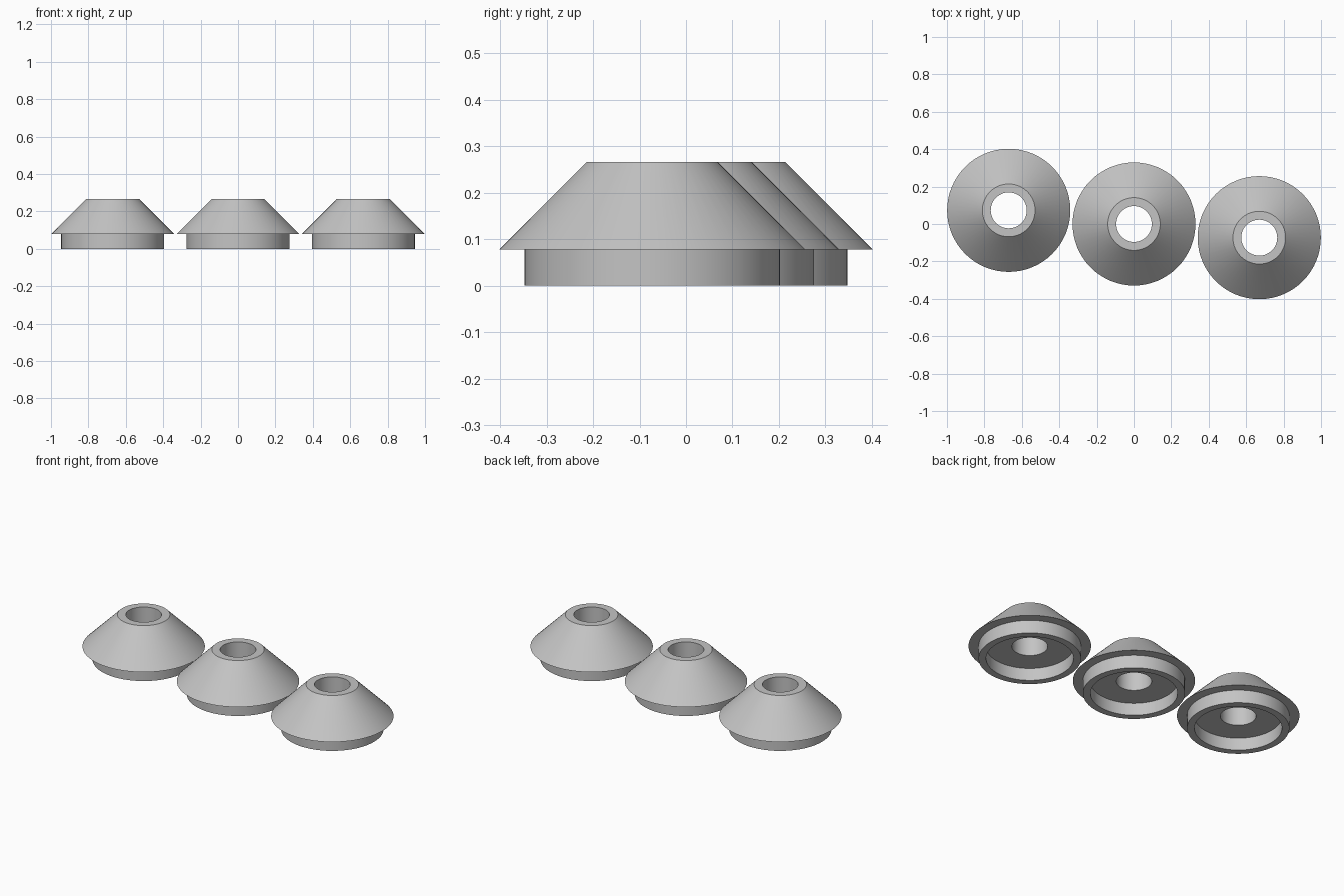
import bpy, bmesh, math

if "Cube" in bpy.data.objects:
    bpy.data.objects.remove(bpy.data.objects["Cube"])

grey = bpy.data.materials.new("light grey")
grey.diffuse_color = (0.55, 0.55, 0.55, 1)
grey.use_nodes = True
grey.node_tree.nodes["Principled BSDF"].inputs["Base Color"].default_value = grey.diffuse_color

# Closed cross-section (radius, height): base ring, overhanging cone, bore, recess
PROFILE = [(0.235, 0.0), (0.275, 0.0), (0.275, 0.078), (0.329, 0.078),
           (0.141, 0.266), (0.096, 0.266), (0.096, 0.074), (0.235, 0.074)]
SEGMENTS = 64


def conical_foot(name, x, y):
    """Revolve the profile into one hollow conical foot."""
    bm = bmesh.new()
    rings = []
    for r, z in PROFILE:
        rings.append([bm.verts.new((r * math.cos(a), r * math.sin(a), z))
                      for a in (2 * math.pi * i / SEGMENTS for i in range(SEGMENTS))])
    for k, ring in enumerate(rings):
        above = rings[(k + 1) % len(rings)]
        for i in range(SEGMENTS):
            j = (i + 1) % SEGMENTS
            bm.faces.new((ring[i], ring[j], above[j], above[i]))
    bmesh.ops.recalc_face_normals(bm, faces=bm.faces)
    mesh = bpy.data.meshes.new(name)
    bm.to_mesh(mesh)
    bm.free()
    mesh.materials.append(grey)
    obj = bpy.data.objects.new(name, mesh)
    obj.location = (x, y, 0)
    bpy.context.collection.objects.link(obj)
    bpy.ops.object.select_all(action='DESELECT')
    obj.select_set(True)
    bpy.context.view_layer.objects.active = obj
    bpy.ops.object.shade_smooth_by_angle(angle=math.radians(30))


# Three identical feet in a slanted row
for name, step in (("left_foot", -1), ("middle_foot", 0), ("right_foot", 1)):
    conical_foot(name, 0.67 * step, -0.073 * step)
